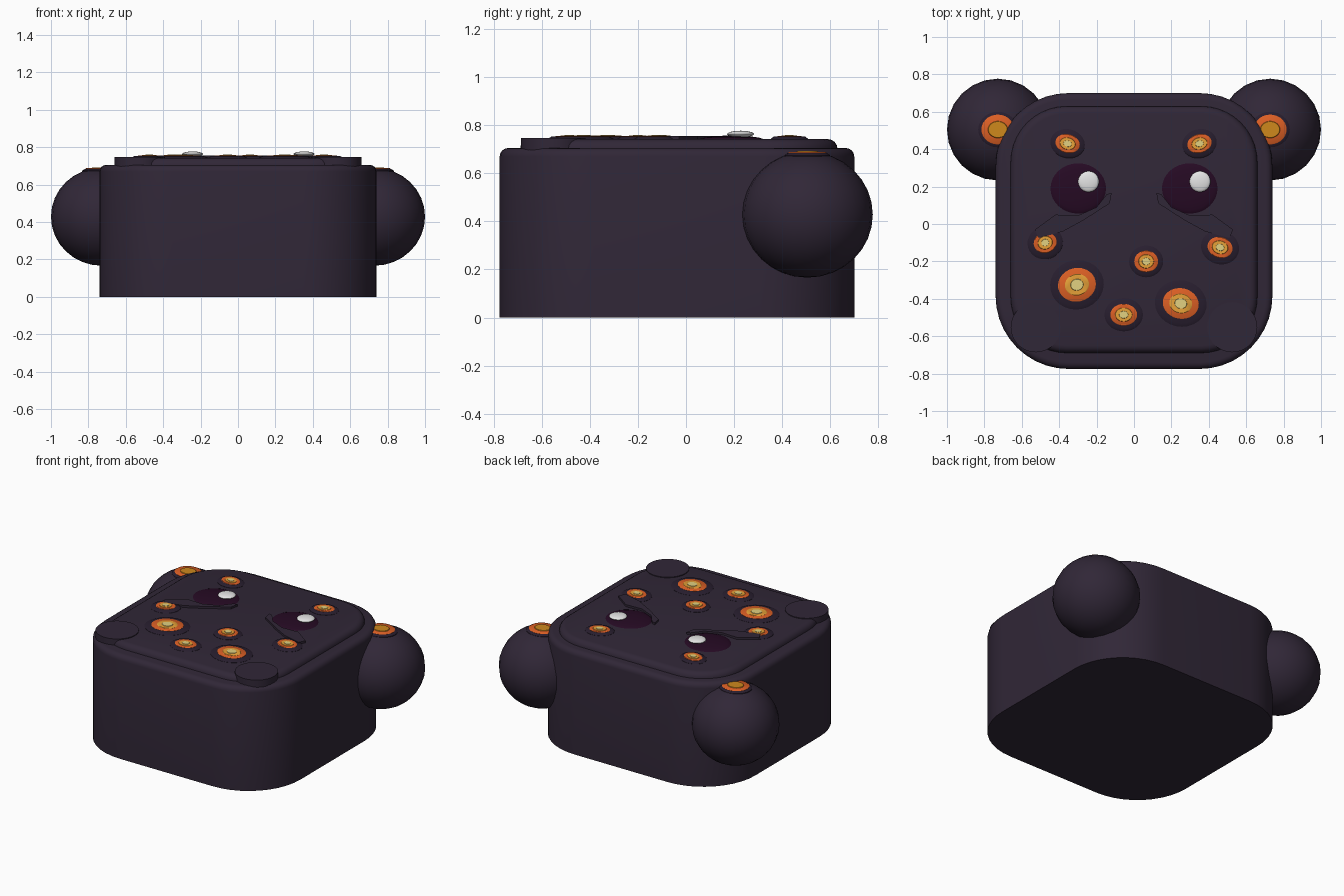
import bpy, bmesh, math
from mathutils import Matrix

if "Cube" in bpy.data.objects:
    bpy.data.objects.remove(bpy.data.objects["Cube"])


def mat(name, r, g, b):
    m = bpy.data.materials.new(name)
    m.diffuse_color = (r, g, b, 1)
    m.use_nodes = True
    m.node_tree.nodes["Principled BSDF"].inputs["Base Color"].default_value = m.diffuse_color
    return m


HIDE = mat("dark_purple", 0.030, 0.020, 0.038)
RIM = mat("rim_purple", 0.021, 0.013, 0.028)
EYE = mat("eye_plum", 0.019, 0.003, 0.017)
WHITE = mat("eye_white", 0.78, 0.78, 0.78)
ORANGE = mat("orange", 0.72, 0.115, 0.018)
AMBER = mat("amber", 0.80, 0.36, 0.04)
PALE = mat("pale_yellow", 0.76, 0.64, 0.22)
EAR_AMBER = mat("deep_amber", 0.62, 0.25, 0.012)


def finish(bm, name, material):
    bmesh.ops.recalc_face_normals(bm, faces=bm.faces)
    me = bpy.data.meshes.new(name)
    bm.to_mesh(me)
    bm.free()
    me.materials.append(material)
    ob = bpy.data.objects.new(name, me)
    bpy.context.collection.objects.link(ob)
    bpy.ops.object.select_all(action='DESELECT')
    ob.select_set(True)
    bpy.context.view_layer.objects.active = ob
    bpy.ops.object.shade_smooth_by_angle(angle=math.radians(40))
    return ob


def rounded_outline(x0, x1, y0, y1, r, n=10):
    pts = []
    corners = [(x1 - r, y1 - r), (x0 + r, y1 - r), (x0 + r, y0 + r), (x1 - r, y0 + r)]
    for k, (cx, cy) in enumerate(corners):
        for i in range(n + 1):
            a = math.pi / 2 * (k + i / n)
            pts.append((cx + r * math.cos(a), cy + r * math.sin(a)))
    return pts


def loft(name, rings, material):
    """Skin a list of (outline, z) rings and cap both ends."""
    bm = bmesh.new()
    loops = [[bm.verts.new((x, y, z)) for x, y in pts] for pts, z in rings]
    for a, b in zip(loops, loops[1:]):
        for i in range(len(a)):
            j = (i + 1) % len(a)
            bm.faces.new((a[i], a[j], b[j], b[i]))
    bm.faces.new(loops[0][::-1])
    bm.faces.new(loops[-1])
    return finish(bm, name, material)


def block(name, x, y0, y1, r, z0, z1, bevel):
    """Rounded slab with a soft top edge."""
    rings = [(rounded_outline(-x, x, y0, y1, r), z0)]
    for i in range(5):
        a = math.pi / 2 * i / 4
        d = bevel * (1 - math.cos(a))
        rings.append((rounded_outline(-x + d, x - d, y0 + d, y1 - d, r - d),
                      z1 - bevel + bevel * math.sin(a)))
    return loft(name, rings, HIDE)


def ellipse(x, y, rx, ry, tilt, n=28):
    c, s = math.cos(tilt), math.sin(tilt)
    pts = []
    for i in range(n):
        a = 2 * math.pi * i / n
        u, v = rx * math.cos(a), ry * math.sin(a)
        pts.append((x + u * c - v * s, y + u * s + v * c))
    return pts


def disc(name, x, y, rx, ry, z0, z1, material, tilt=0, soft=0.85):
    """Low button with a sloping rim."""
    return loft(name, [(ellipse(x, y, rx, ry, tilt), z0),
                       (ellipse(x, y, rx, ry, tilt), z0 + (z1 - z0) * 0.6),
                       (ellipse(x, y, rx * soft, ry * soft, tilt), z1)], material)


def ball(name, loc, scale, material, u=24, v=16):
    bm = bmesh.new()
    bmesh.ops.create_uvsphere(bm, u_segments=u, v_segments=v, radius=1)
    bm.transform(Matrix.Translation(loc) @ Matrix.Diagonal((*scale, 1)))
    return finish(bm, name, material)


# body and raised face plate
block("body", 0.74, -0.775, 0.70, 0.39, 0.0, 0.705, 0.035)
block("face_plate", 0.66, -0.69, 0.63, 0.30, 0.68, 0.742, 0.04)

for side, s in (("left", -1), ("right", 1)):
    # ears with a glowing spot on top
    ball(side + "_ear", (s * 0.728, 0.505, 0.428), (0.272, 0.272, 0.262), HIDE)
    disc(side + "_ear_rim", s * 0.728, 0.505, 0.105, 0.095, 0.66, 0.684, RIM)
    disc(side + "_ear_spot", s * 0.728, 0.505, 0.088, 0.08, 0.68, 0.688, ORANGE, soft=0.95)
    disc(side + "_ear_spot_centre", s * 0.728, 0.505, 0.053, 0.045, 0.684, 0.692, EAR_AMBER, soft=0.95)

    # front corner posts
    disc(side + "_corner_post", s * 0.525, -0.552, 0.134, 0.134, 0.25, 0.747, HIDE, soft=1.0)

    # eyes
    ball(side + "_eye", (s * 0.298, 0.19, 0.735), (0.157, 0.142, 0.022), EYE, 32, 10)
    ball(side + "_eye_glint", (s * 0.298 + 0.055, 0.227, 0.763), (0.056, 0.056, 0.014), WHITE, 24, 10)

    # lower eyelids
    lid = [(0.12, 0.165), (0.145, 0.16), (0.20, 0.09), (0.30, 0.045), (0.42, 0.05), (0.53, -0.03),
           (0.51, -0.075), (0.38, -0.04), (0.27, 0.02), (0.13, 0.11)]
    pts = [(s * x, y) for x, y in lid]
    loft(side + "_eyelid", [(pts, 0.73), (pts, 0.756)], HIDE)

# glowing spots: x, y, orange radii, rim width, tilt
spots = [(-0.355, 0.43, 0.066, 0.050, 0.027, -0.25), (0.35, 0.43, 0.066, 0.050, 0.027, 0.25),
         (-0.475, -0.10, 0.062, 0.055, 0.033, 0.3), (0.46, -0.125, 0.068, 0.055, 0.035, -0.3),
         (0.065, -0.20, 0.064, 0.058, 0.027, 0), (-0.305, -0.325, 0.102, 0.090, 0.042, 0.2),
         (0.25, -0.425, 0.097, 0.082, 0.042, -0.2), (-0.055, -0.485, 0.072, 0.058, 0.031, 0)]
for i, (x, y, rx, ry, w, t) in enumerate(spots, 1):
    disc(f"spot_{i}_rim", x, y, rx + w, ry + w, 0.73, 0.752, RIM, t)
    for k, (part, f, m) in enumerate((("outer", 1, ORANGE), ("middle", 0.64, AMBER), ("centre", 0.34, PALE))):
        z = 0.750 + 0.0025 * k
        disc(f"spot_{i}_{part}", x, y, rx * f, ry * f, z, z + 0.005, m, t, 0.96)
